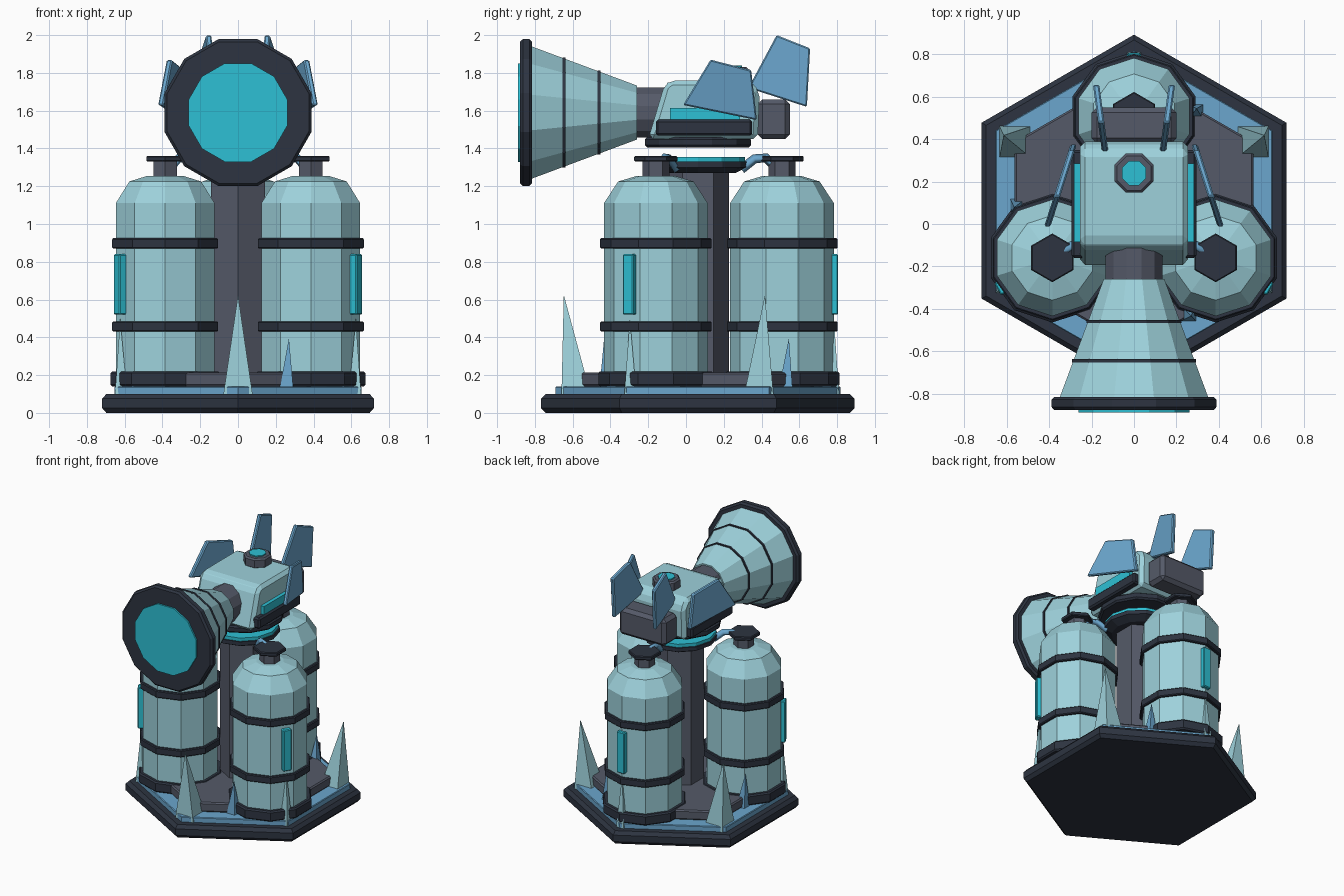
import bpy, bmesh, math
from mathutils import Matrix, Vector

cube = bpy.data.objects.get("Cube")
if cube:
    bpy.data.objects.remove(cube)


def material(name, rgb):
    m = bpy.data.materials.new(name)
    m.use_nodes = True
    m.diffuse_color = (*rgb, 1)
    m.node_tree.nodes["Principled BSDF"].inputs["Base Color"].default_value = (*rgb, 1)
    return m


PALE = material("pale_teal", (0.34, 0.64, 0.71))
CYAN = material("bright_cyan", (0.027, 0.53, 0.66))
BLUE = material("frost_blue", (0.145, 0.38, 0.61))
DARK = material("dark_navy", (0.026, 0.034, 0.052))
GRAY = material("slate_gray", (0.09, 0.102, 0.14))

HUB_Y = 0.063   # vertical axis of the whole machine
AXIS_Z = 1.59   # height of the barrel axis


def finish(name, bm, mat, bevel=0.0):
    bmesh.ops.recalc_face_normals(bm, faces=bm.faces)
    if bevel:
        bmesh.ops.bevel(bm, geom=bm.edges[:], offset=bevel, segments=1, affect='EDGES')
    me = bpy.data.meshes.new(name)
    bm.to_mesh(me)
    bm.free()
    me.materials.append(mat)
    ob = bpy.data.objects.new(name, me)
    bpy.context.collection.objects.link(ob)
    return ob


def lathe(name, profile, sides, mat, loc=(0, 0, 0), phase=0.0, forward=False):
    """Faceted turned part from (radius, height) pairs, first corner on +y."""
    bm = bmesh.new()
    rings = []
    for r, z in profile:
        angles = [math.radians(90 + phase) + math.tau * i / sides for i in range(sides)]
        rings.append([bm.verts.new((r * math.cos(a), r * math.sin(a), z)) for a in angles])
    for low, high in zip(rings, rings[1:]):
        for i in range(sides):
            j = (i + 1) % sides
            bm.faces.new((low[i], low[j], high[j], high[i]))
    bm.faces.new(rings[0][::-1])
    bm.faces.new(rings[-1])
    ob = finish(name, bm, mat)
    ob.location = loc
    if forward:
        ob.rotation_euler.x = math.pi / 2
    return ob


def slab(r, z0, z1, c=0.01):
    """Profile of a disc with chamfered rims."""
    return [(r - c, z0), (r, z0 + c), (r, z1 - c), (r - c, z1)]


def box(name, size, loc, mat, yaw=0.0, bevel=0.0):
    bm = bmesh.new()
    bmesh.ops.create_cube(bm, size=1, matrix=Matrix.Diagonal((*size, 1)))
    ob = finish(name, bm, mat, bevel)
    ob.location = loc
    ob.rotation_euler.z = yaw
    return ob


def plate(name, outline, x_of, thick, mat, bevel):
    """Side outline of (y, z) points given thickness in x; x_of sets the mid plane."""
    bm = bmesh.new()
    sides = [[bm.verts.new((x_of(y) + s * thick / 2, y, z)) for y, z in outline] for s in (-1, 1)]
    bm.faces.new(sides[0])
    bm.faces.new(sides[1][::-1])
    n = len(outline)
    for i in range(n):
        j = (i + 1) % n
        bm.faces.new((sides[0][i], sides[0][j], sides[1][j], sides[1][i]))
    return finish(name, bm, mat, bevel)


def spike(name, base, apex, half, z0, mat):
    bm = bmesh.new()
    foot = [bm.verts.new((base[0] + sx * half, base[1] + sy * half, z0))
            for sx, sy in ((-1, -1), (1, -1), (1, 1), (-1, 1))]
    tip = bm.verts.new(apex)
    bm.faces.new(foot[::-1])
    for i in range(4):
        bm.faces.new((foot[i], foot[(i + 1) % 4], tip))
    return finish(name, bm, mat)


def polar(angle, r):
    a = math.radians(angle)
    return r * math.cos(a), HUB_Y + r * math.sin(a)


hub = (0, HUB_Y, 0)

# Hexagonal base, frosted plate, deck and centre column
lathe("base", [(0.805, 0), (0.83, 0.025), (0.83, 0.075), (0.805, 0.1)], 6, DARK, hub)
lathe("frost_plate", slab(0.755, 0.09, 0.14, 0.005), 6, BLUE, hub)
lathe("deck", slab(0.65, 0.14, 0.215), 6, GRAY, hub)
lathe("column", [(0.165, 0.2), (0.165, 1.3)], 6, GRAY, hub)
lathe("collar", [(0.2, 1.27), (0.26, 1.3), (0.26, 1.33)], 12, DARK, hub)
lathe("collar_glow", [(0.25, 1.32), (0.25, 1.355)], 12, CYAN, hub)

# Three tanks with bands, valve, glowing gauge, feed pipe and ice spikes
for label, angle in (("back", 90), ("right", 210), ("left", 330)):
    x, y = polar(angle, 0.445)
    at = (x, y, 0)
    lathe(label + "_tank", [(0.275, 0.14), (0.275, 1.11), (0.2, 1.225), (0.1, 1.255)], 10, PALE, at)
    lathe(label + "_tank_foot", slab(0.305, 0.14, 0.22), 10, DARK, at)
    for i, z in enumerate((0.43, 0.87)):
        lathe(f"{label}_tank_band_{i + 1}", slab(0.295, z, z + 0.055, 0.006), 10, DARK, at)
    lathe(label + "_valve_neck", [(0.072, 1.24), (0.072, 1.34)], 6, GRAY, at)
    lathe(label + "_valve_cap", slab(0.115, 1.33, 1.36, 0.006), 6, DARK, at)
    gx, gy = polar(angle, 0.72)
    box(label + "_gauge", (0.045, 0.065, 0.32), (gx, gy, 0.68), CYAN, math.radians(angle), 0.006)

    # feed pipe
    cu = bpy.data.curves.new(label + "_pipe", 'CURVE')
    cu.dimensions = '3D'
    cu.bevel_depth = 0.025
    cu.bevel_resolution = 0
    cu.use_fill_caps = True
    sp = cu.splines.new('POLY')
    path = ((0.41, 1.3), (0.36, 1.35), (0.3, 1.345), (0.23, 1.29))
    sp.points.add(len(path) - 1)
    for p, (r, z) in zip(sp.points, path):
        p.co = (*polar(angle, r), z, 1)
    pipe = bpy.data.objects.new(label + "_pipe", cu)
    cu.materials.append(BLUE)
    bpy.context.collection.objects.link(pipe)

    # slim spike beside the tank, large spike opposite it, small blue shard
    spike(label + "_slim_spike", polar(angle, 0.715), (*polar(angle, 0.72), 0.5), 0.032, 0.1, PALE)
    spike(label + "_large_spike", polar(angle + 180, 0.645), (*polar(angle + 180, 0.71), 0.625),
          0.077, 0.1, PALE)
    spike(label + "_shard", polar(angle + 207.8, 0.547), (*polar(angle + 208.5, 0.565), 0.395),
          0.04, 0.1, BLUE)

# Turntable and head
lathe("turntable", slab(0.29, 1.405, 1.46, 0.012), 12, DARK, hub, 15)
plate("head", [(-0.2, 1.45), (0.38, 1.45), (0.39, 1.7), (0.34, 1.76), (-0.08, 1.76), (-0.115, 1.735)],
      lambda y: 0, 0.51, PALE, 0.025)
box("counterweight", (0.4, 0.17, 0.21), (0, 0.465, 1.555), GRAY, 0, 0.025)
lathe("top_knob", slab(0.1, 1.75, 1.83, 0.012), 8, GRAY, (0, 0.24, 0), 22.5)
lathe("top_knob_glow", [(0.062, 1.82), (0.062, 1.838)], 8, CYAN, (0, 0.24, 0), 22.5)

# Mirrored rails, glow strips and fins
for label, s in (("left", 1), ("right", -1)):
    box(label + "_rail", (0.06, 0.51, 0.085), (s * 0.265, 0.095, 1.51), DARK, 0, 0.012)
    box(label + "_glow_strip", (0.035, 0.37, 0.07), (s * 0.265, 0.1, 1.58), CYAN)
    plate(label + "_side_fin", [(-0.015, 1.63), (0.13, 1.87), (0.345, 1.815), (0.375, 1.55)],
          lambda y: s * (0.405 - 0.32 * y), 0.03, BLUE, 0.007)
    plate(label + "_upper_fin", [(0.33, 1.72), (0.48, 2.0), (0.657, 1.93), (0.64, 1.62)],
          lambda y: s * (0.09 + 0.135 * y), 0.03, BLUE, 0.007)

# Barrel: neck, flared horn, hoops, muzzle rim and glowing mouth
axis = (0, 0, AXIS_Z)


def horn_radius(d):
    return 0.148 + (d - 0.26) * 0.385


lathe("barrel_neck", [(0.138, 0.08), (0.138, 0.28)], 12, GRAY, axis, 15, True)
lathe("horn", [(horn_radius(d), d) for d in (0.26, 0.83)], 12, PALE, axis, 15, True)
for i, d in enumerate((0.46, 0.645)):
    r = horn_radius(d) + 0.006
    lathe(f"horn_hoop_{i + 1}", [(r, d - 0.008), (r, d + 0.008)], 12, DARK, axis, 15, True)
lathe("muzzle_rim", slab(0.402, 0.815, 0.878, 0.014), 12, DARK, axis, 15, True)
lathe("muzzle_glow", [(0.27, 0.87), (0.27, 0.89)], 12, CYAN, axis, 15, True)
